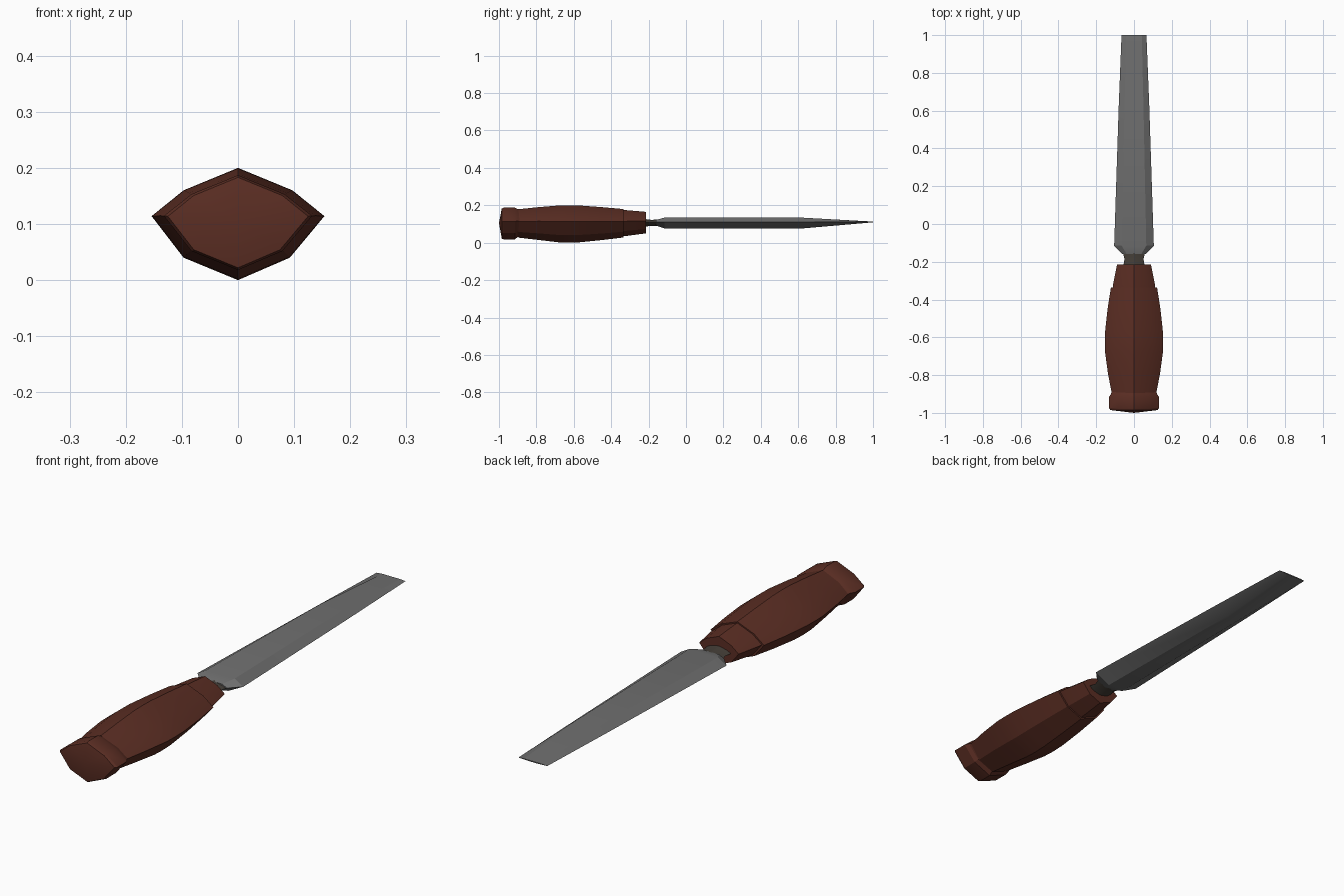
import bpy, bmesh, math

if "Cube" in bpy.data.objects:
    bpy.data.objects.remove(bpy.data.objects["Cube"])


def material(name, rgb):
    m = bpy.data.materials.new(name)
    m.diffuse_color = (*rgb, 1)
    m.use_nodes = True
    m.node_tree.nodes["Principled BSDF"].inputs["Base Color"].default_value = m.diffuse_color
    return m


wood = material("dark red wood", (0.105, 0.027, 0.017))
steel = material("grey steel", (0.16, 0.16, 0.16))
tang_metal = material("dark metal", (0.06, 0.05, 0.04))


def loft(name, rings, mat, tip=None):
    """Skin a list of closed rings; tip gives a domed point on the first cap."""
    bm = bmesh.new()
    vs = [[bm.verts.new(p) for p in r] for r in rings]
    n = len(vs[0])
    for a, b in zip(vs, vs[1:]):
        for i in range(n):
            j = (i + 1) % n
            bm.faces.new((a[i], a[j], b[j], b[i]))
    if tip:
        t = bm.verts.new(tip)
        for i in range(n):
            bm.faces.new((t, vs[0][i], vs[0][(i + 1) % n]))
    else:
        bm.faces.new(vs[0])
    bm.faces.new(vs[-1])
    bmesh.ops.recalc_face_normals(bm, faces=bm.faces[:])
    me = bpy.data.meshes.new(name)
    bm.to_mesh(me)
    bm.free()
    me.materials.append(mat)
    ob = bpy.data.objects.new(name, me)
    bpy.context.collection.objects.link(ob)
    bpy.ops.object.select_all(action='DESELECT')
    ob.select_set(True)
    bpy.context.view_layer.objects.active = ob
    bpy.ops.object.shade_smooth_by_angle(angle=math.radians(22))
    return ob


# Eight-sided grip section, in units of half width and half height
SECTION = [(0, 1), (0.63, 0.6), (1, 0.14), (0.6, -0.6),
           (0, -1), (-0.63, -0.6), (-1, 0.14), (-0.63, 0.6)]


def grip_ring(y, w, z0, z1):
    c, h = (z0 + z1) / 2, (z1 - z0) / 2
    return [(x * w, y, c + z * h) for x, z in SECTION]


# Butt cap of the handle
loft("handle_butt", [grip_ring(*s) for s in (
    (-0.985, 0.125, 0.022, 0.183), (-0.975, 0.132, 0.018, 0.187),
    (-0.915, 0.132, 0.018, 0.187), (-0.9, 0.122, 0.03, 0.18),
    (-0.88, 0.115, 0.03, 0.175))], wood, tip=(0, -1, 0.105))

# Swelling grip
loft("handle_grip", [grip_ring(*s) for s in (
    (-0.895, 0.118, 0.027, 0.179), (-0.79, 0.138, 0.015, 0.19),
    (-0.68, 0.153, 0.002, 0.199), (-0.63, 0.154, 0.0, 0.2),
    (-0.57, 0.153, 0.002, 0.199), (-0.45, 0.14, 0.014, 0.19),
    (-0.335, 0.122, 0.028, 0.18))], wood)

# Tapered collar
loft("handle_collar", [grip_ring(*s) for s in (
    (-0.345, 0.113, 0.034, 0.175), (-0.32, 0.111, 0.036, 0.174),
    (-0.215, 0.09, 0.05, 0.165))], wood)

# Tang between handle and blade
loft("tang", [grip_ring(*s) for s in (
    (-0.23, 0.058, 0.085, 0.128), (-0.185, 0.05, 0.09, 0.122),
    (-0.14, 0.062, 0.088, 0.125))], tang_metal)


# Six-sided blade: flat top with narrow bevels, deep bevels below
def blade_ring(y, w, top, bottom):
    mid = 0.111
    return [(-w, y, mid), (-0.62 * w, y, top), (0.62 * w, y, top),
            (w, y, mid), (0.35 * w, y, bottom), (-0.35 * w, y, bottom)]


loft("blade", [blade_ring(*s) for s in (
    (-0.16, 0.062, 0.122, 0.092), (-0.115, 0.105, 0.134, 0.076),
    (0.62, 0.081, 0.134, 0.076), (1.0, 0.066, 0.113, 0.109))], steel)
